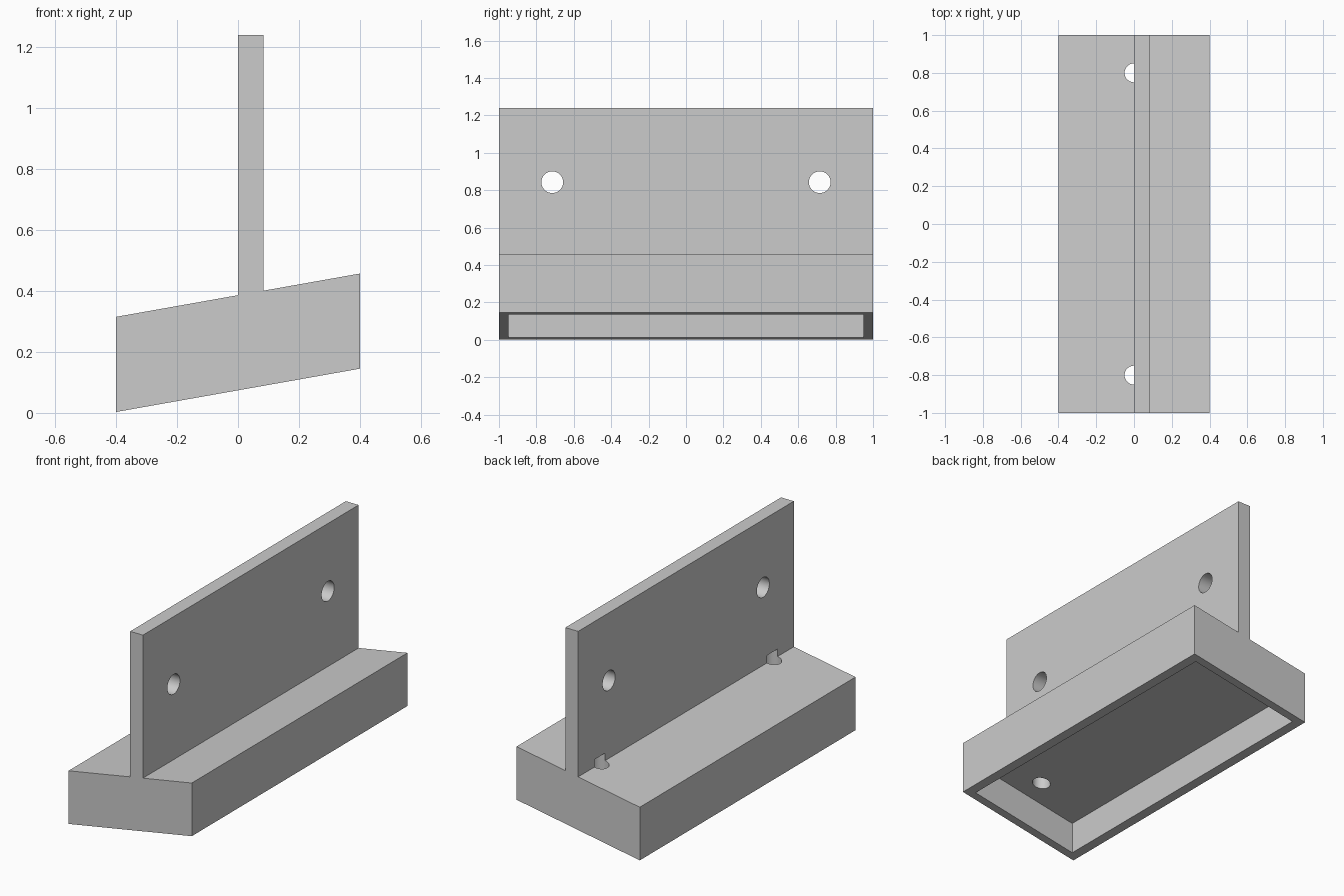
import bpy, bmesh, math
from mathutils import Matrix

if "Cube" in bpy.data.objects:
    bpy.data.objects.remove(bpy.data.objects["Cube"], do_unlink=True)

grey = bpy.data.materials.new("light_grey")
grey.use_nodes = True
colour = (0.6, 0.6, 0.6, 1)
grey.diffuse_color = colour
grey.node_tree.nodes["Principled BSDF"].inputs["Base Color"].default_value = colour

SLOPE = 0.142 / 0.8


def base_z(x, height):
    """Height of a plane parallel to the tilted underside."""
    return SLOPE * (x + 0.4) + height


def add_object(name, bm):
    bmesh.ops.recalc_face_normals(bm, faces=bm.faces)
    mesh = bpy.data.meshes.new(name)
    bm.to_mesh(mesh)
    bm.free()
    mesh.materials.append(grey)
    obj = bpy.data.objects.new(name, mesh)
    bpy.context.collection.objects.link(obj)
    return obj


def prism(name, x0, x1, low, high, half_length, flat_top=None):
    """Extrude a sloped profile along y; low and high are offsets above the underside."""
    top = [flat_top] * 2 if flat_top else [base_z(x1, high), base_z(x0, high)]
    profile = [(x0, base_z(x0, low)), (x1, base_z(x1, low)), (x1, top[0]), (x0, top[1])]
    bm = bmesh.new()
    face = bm.faces.new([bm.verts.new((x, -half_length, z)) for x, z in profile])
    side = bmesh.ops.extrude_face_region(bm, geom=[face])["geom"]
    verts = [v for v in side if isinstance(v, bmesh.types.BMVert)]
    bmesh.ops.translate(bm, verts=verts, vec=(0, 2 * half_length, 0))
    return add_object(name, bm)


def cylinder(name, centre, radius, depth, along_x=False):
    bm = bmesh.new()
    matrix = Matrix.Translation(centre)
    if along_x:
        matrix = matrix @ Matrix.Rotation(math.pi / 2, 4, "Y")
    bmesh.ops.create_cone(bm, cap_ends=True, segments=48, radius1=radius,
                          radius2=radius, depth=depth, matrix=matrix)
    return add_object(name, bm)


def cut(target, cutter):
    cutter.hide_render = True
    bpy.ops.object.select_all(action="DESELECT")
    bpy.context.view_layer.objects.active = target
    target.select_set(True)
    mod = target.modifiers.new("cut", "BOOLEAN")
    mod.operation = "DIFFERENCE"
    mod.solver = "EXACT"
    mod.object = cutter
    bpy.ops.object.modifier_apply(modifier=mod.name)


# Tilted tray, open underneath, and the upright plate sunk a little into it
tray = prism("tilted_base", -0.4, 0.4, 0.003, 0.315, 1.0)
plate = prism("upright_plate", 0.0, 0.083, 0.25, 0, 1.0, flat_top=1.24)
cutters = [prism("cavity_cutter", -0.35, 0.35, -0.2, 0.19, 0.95)]
cut(tray, cutters[0])

for side in (-1, 1):
    # Mounting hole through the plate
    hole = cylinder("plate_hole_cutter", (0.04, side * 0.715, 0.843), 0.058, 0.4, True)
    cut(plate, hole)
    # Drain hole through the tray floor, notching the foot of the plate
    drain = cylinder("floor_hole_cutter", (0, side * 0.8, 0.325), 0.05, 0.21)
    cut(tray, drain)
    cut(plate, drain)
    cutters += [hole, drain]

for obj in cutters:
    bpy.data.objects.remove(obj, do_unlink=True)

bpy.ops.object.select_all(action="DESELECT")
for obj in (tray, plate):
    obj.select_set(True)
bpy.context.view_layer.objects.active = tray
bpy.ops.object.shade_smooth_by_angle(angle=math.radians(30))
